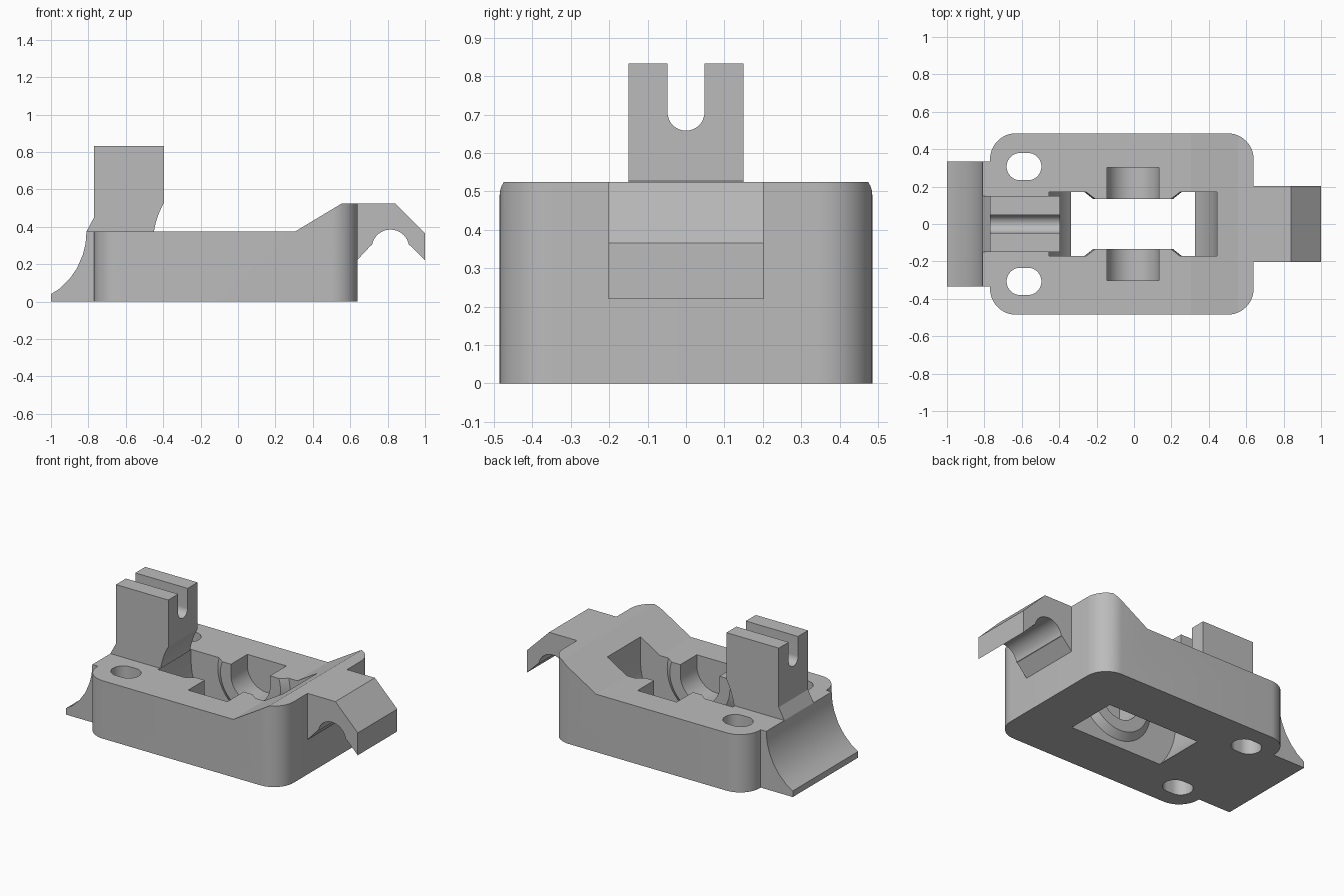
import bpy, bmesh
from math import cos, sin, pi, radians

cube = bpy.data.objects.get("Cube")
if cube:
    bpy.data.objects.remove(cube)

grey = bpy.data.materials.new("light grey plastic")
grey.use_nodes = True
grey.diffuse_color = (0.5, 0.5, 0.5, 1)
grey.node_tree.nodes["Principled BSDF"].inputs["Base Color"].default_value = (0.5, 0.5, 0.5, 1)


def arc(cx, cz, r, start, end, n=24):
    """Points on an arc, angles in degrees."""
    return [(cx + r * cos(radians(start + (end - start) * i / n)),
             cz + r * sin(radians(start + (end - start) * i / n))) for i in range(n + 1)]


def prism(name, outline, low, high, axis="y"):
    """Extrude a 2D outline along an axis."""
    place = {"x": lambda a, b, t: (t, a, b),
             "y": lambda a, b, t: (a, t, b),
             "z": lambda a, b, t: (a, b, t)}[axis]
    bm = bmesh.new()
    ends = [[bm.verts.new(place(a, b, t)) for a, b in outline] for t in (low, high)]
    for ring in ends:
        bm.faces.new(ring)
    n = len(outline)
    for i in range(n):
        j = (i + 1) % n
        bm.faces.new((ends[0][i], ends[0][j], ends[1][j], ends[1][i]))
    bmesh.ops.recalc_face_normals(bm, faces=bm.faces)
    mesh = bpy.data.meshes.new(name)
    bm.to_mesh(mesh)
    bm.free()
    mesh.materials.append(grey)
    obj = bpy.data.objects.new(name, mesh)
    bpy.context.scene.collection.objects.link(obj)
    return obj


def box(x0, x1, z0, z1):
    return [(x0, z0), (x1, z0), (x1, z1), (x0, z1)]


def combine(target, tool, operation="DIFFERENCE"):
    """Apply a boolean and discard the tool."""
    mod = target.modifiers.new("bool", "BOOLEAN")
    mod.object, mod.operation, mod.solver = tool, operation, "EXACT"
    bpy.ops.object.select_all(action="DESELECT")
    bpy.context.view_layer.objects.active = target
    target.select_set(True)
    bpy.ops.object.modifier_apply(modifier=mod.name)
    bpy.data.objects.remove(tool)


def frustum(side, r_wall, r_face, y_wall, y_face):
    """Round boss with a bevelled rim, standing on a side wall."""
    obj = prism("boss", arc(CX, CZ, r_wall, 0, 352.5, 47), y_wall * side, y_face * side)
    for v in obj.data.vertices:
        if abs(v.co.y) < (y_wall + y_face) / 2:
            k = r_face / r_wall
            v.co.x, v.co.z = CX + (v.co.x - CX) * k, CZ + (v.co.z - CZ) * k
    return obj


# Wheel axis and deck height
CX, CZ, DECK, TOP = -0.005, 0.305, 0.375, 0.525

# Body: rounded block with a raised end
R, X0, X1, Y = 0.14, -0.77, 0.64, 0.485
plan = (arc(X1 - R, Y - R, R, 0, 90, 12) + arc(X0 + R, Y - R, R, 90, 180, 12)
        + arc(X0 + R, R - Y, R, 180, 270, 12) + arc(X1 - R, R - Y, R, 270, 360, 12))
body = prism("body", plan, 0, TOP, "z")
combine(body, prism("ramp_cut", [(-1, DECK), (0.305, DECK), (0.555, TOP), (0.555, 0.7), (-1, 0.7)], -1, 1))

# Wheel well: round below, straight above, with a boss on each wall
well = prism("well", arc(CX, CZ, 0.45, 0, 356.25, 95), -0.17, 0.17)
combine(well, prism("well_top", box(CX - 0.45, CX + 0.45, CZ, 0.7), -0.17, 0.17), "UNION")
for side in (1, -1):
    combine(well, frustum(side, 0.265, 0.215, 0.175, 0.135))
combine(body, well)

# Axle seats, open at the top
seat = arc(CX, CZ, 0.14, 180, 360, 32) + [(CX + 0.14, 0.7), (CX - 0.14, 0.7)]
combine(body, prism("axle_seat", seat, -0.303, 0.303))

# Mounting slots
for side in (1, -1):
    slot = arc(-0.568, 0.307 * side, 0.073, -90, 90) + arc(-0.608, 0.307 * side, 0.073, 90, 270)
    combine(body, prism("mount_slot", slot, -0.1, 0.6, "z"))

# Curved foot at the left end
sweep = [(-1, 0.04), (-0.95, 0.072), (-0.9, 0.122), (-0.86, 0.18), (-0.83, 0.25),
         (-0.815, 0.31), (-0.81, DECK)]
foot = prism("curved_foot", [(X0, 0), (-1, 0)] + sweep + [(X0, DECK)], -0.335, 0.335)

# Forked post, trimmed by the wheel clearance
post = prism("forked_post", [(-0.81, DECK), (X0, 0.45), (X0, 0.833), (-0.395, 0.833),
                             (-0.395, TOP), (-0.42, DECK)], -0.15, 0.15)
combine(post, prism("wheel_clearance", arc(CX, CZ, 0.45, 0, 356.25, 95), -0.3, 0.3))
fork = arc(0, 0.706, 0.048, 180, 360) + [(0.048, 1), (-0.048, 1)]
combine(post, prism("fork_slot", fork, -1, 0, "x"))

# Hook at the right end with an arched underside
hook = prism("hook", [(X1, TOP), (0.84, TOP), (1, 0.365), (1, 0.22), (0.92, 0.3)]
             + arc(0.815, 0.285, 0.1, 10, 170) + [(0.71, 0.3), (X1, 0.225)], -0.202, 0.202)

# Smooth the round surfaces, keep edges sharp
bpy.ops.object.select_all(action="DESELECT")
for obj in (body, foot, post, hook):
    obj.select_set(True)
bpy.context.view_layer.objects.active = body
bpy.ops.object.shade_smooth_by_angle(angle=radians(25))
